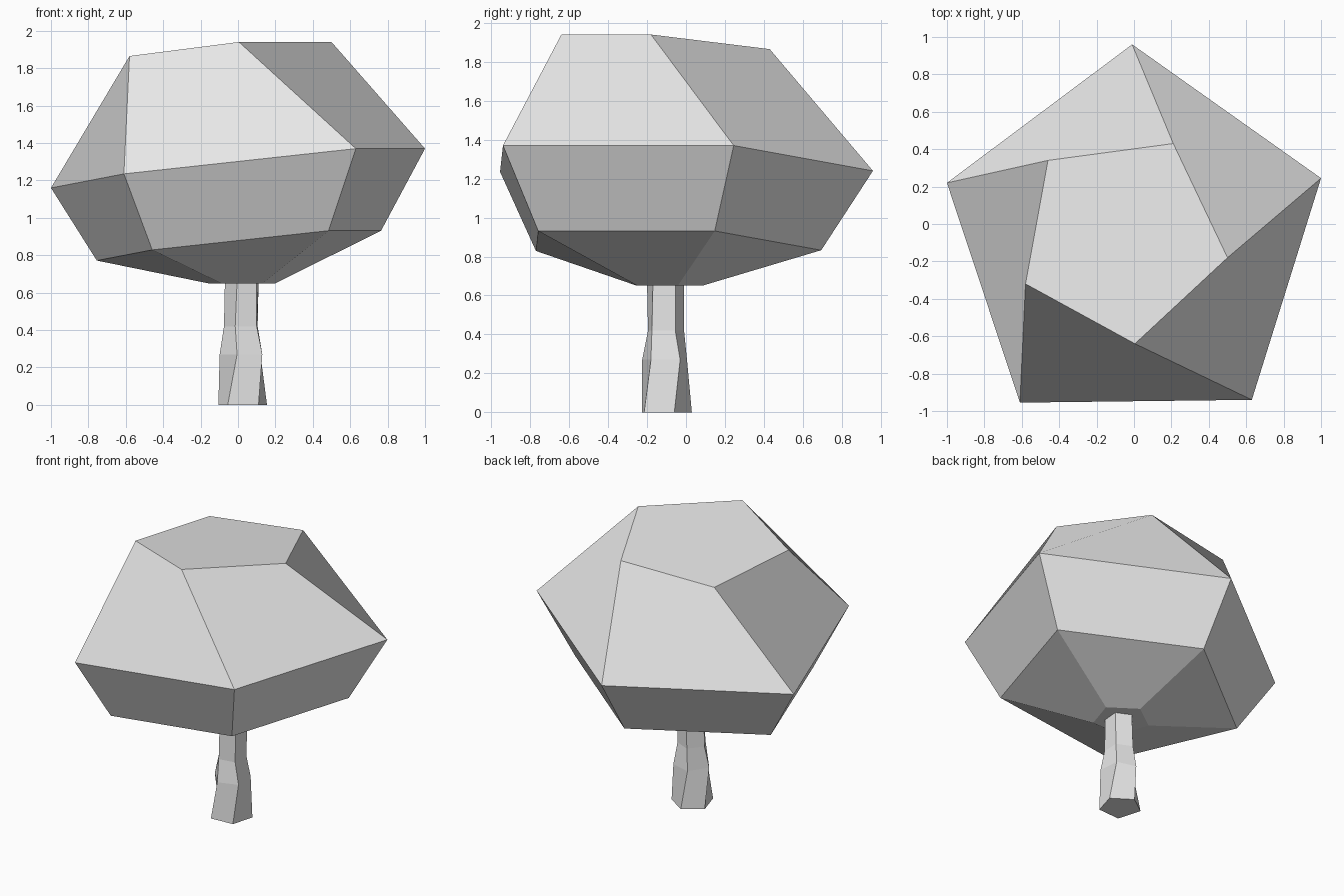
import bpy
import bmesh
from mathutils import Vector

cube = bpy.data.objects.get("Cube")
if cube:
    bpy.data.objects.remove(cube, do_unlink=True)


def make_material(name, rgb):
    mat = bpy.data.materials.new(name)
    mat.use_nodes = True
    color = (*rgb, 1.0)
    mat.diffuse_color = color
    mat.node_tree.nodes["Principled BSDF"].inputs["Base Color"].default_value = color
    return mat


def loft(name, rings, mat):
    """Closed flat-shaded solid through equal-sized rings, bottom to top."""
    bm = bmesh.new()
    loops = [[bm.verts.new(p) for p in ring] for ring in rings]
    for low, high in zip(loops, loops[1:]):
        n = len(low)
        for i in range(n):
            j = (i + 1) % n
            bm.faces.new((low[i], low[j], high[j], high[i]))
    bm.faces.new(loops[0])
    bm.faces.new(loops[-1])
    bmesh.ops.recalc_face_normals(bm, faces=bm.faces)
    mesh = bpy.data.meshes.new(name)
    bm.to_mesh(mesh)
    bm.free()
    mesh.materials.append(mat)
    obj = bpy.data.objects.new(name, mesh)
    bpy.context.collection.objects.link(obj)
    return obj


def at_height(points, z):
    return [(x, y, z) for x, y in points]


grey = make_material("light grey", (0.8, 0.8, 0.8))

# Canopy: tilted five-sided crown, rings run back, left, front, right
widest = [Vector(p) for p in ((-0.01, 0.96, 1.24), (-1.0, 0.22, 1.16),
                              (-0.61, -0.955, 1.235), (0.63, -0.94, 1.37),
                              (1.0, 0.245, 1.37))]
crown = [(0.21, 0.43, 1.865), (-0.46, 0.34, 1.82), (-0.58, -0.32, 1.865),
         (0.005, -0.64, 1.94), (0.5, -0.18, 1.94)]
lower = [(v.x * 0.76 + 0.005, v.y * 0.765 - 0.04, v.z * 0.76 - 0.11) for v in widest]
underside = [(v.x * 0.18 + 0.02, v.y * 0.175 - 0.085, 0.65) for v in widest]
loft("canopy", [underside, lower, widest, crown], grey)

# Trunk: five-sided and slightly twisted
foot = [(0.02, 0.03), (-0.105, -0.06), (-0.055, -0.225), (0.11, -0.215), (0.155, -0.06)]
knee = [(-0.015, 0.005), (-0.098, -0.12), (-0.005, -0.225), (0.13, -0.18), (0.12, -0.03)]
neck = [(0.0, -0.01), (-0.075, -0.1), (-0.015, -0.195), (0.1, -0.175), (0.105, -0.055)]
top = [(0.01, -0.01), (-0.07, -0.1), (-0.005, -0.2), (0.1, -0.17), (0.11, -0.055)]
loft("trunk", [at_height(foot, 0.0), at_height(knee, 0.27),
               at_height(neck, 0.42), at_height(top, 0.66)], grey)
